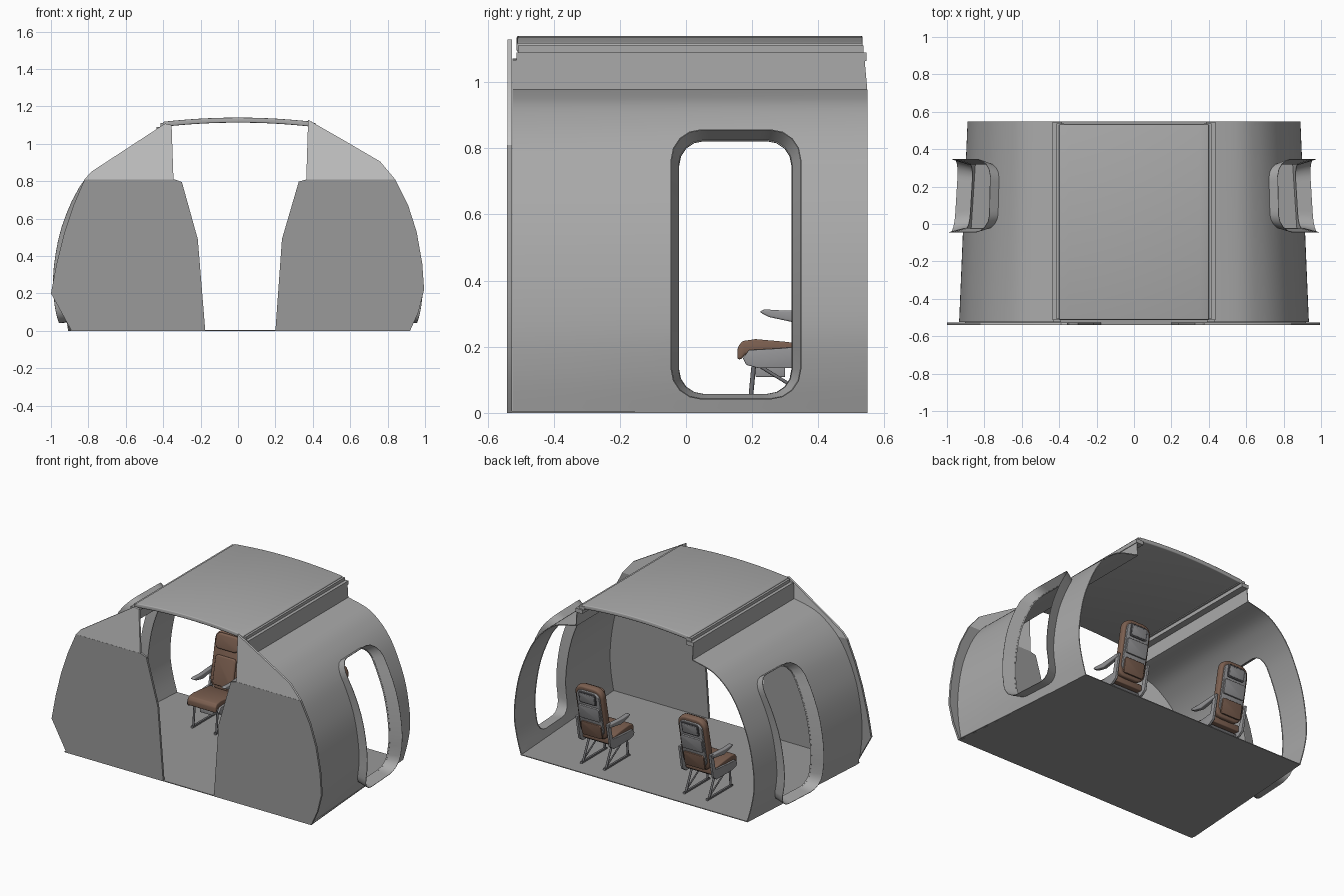
import bpy, bmesh
from math import sin, cos, pi
from mathutils import Matrix, Vector

if "Cube" in bpy.data.objects:
    bpy.data.objects.remove(bpy.data.objects["Cube"])


def material(name, rgb):
    m = bpy.data.materials.new(name)
    m.diffuse_color = (*rgb, 1)
    m.use_nodes = True
    m.node_tree.nodes["Principled BSDF"].inputs["Base Color"].default_value = m.diffuse_color
    return m


LEATHER = material("brown_leather", (0.20, 0.115, 0.08))
DARK = material("dark_plastic", (0.10, 0.10, 0.11))
METAL = material("grey_metal", (0.30, 0.30, 0.31))
LEG = material("leg_metal", (0.16, 0.16, 0.17))
HULL = material("hull_grey", (0.40, 0.40, 0.40))
PANEL = material("floor_and_bulkhead_grey", (0.32, 0.32, 0.32))


def add(name, bm, mat=None, smooth=True):
    bmesh.ops.recalc_face_normals(bm, faces=bm.faces[:])
    me = bpy.data.meshes.new(name)
    bm.to_mesh(me)
    bm.free()
    ob = bpy.data.objects.new(name, me)
    bpy.context.collection.objects.link(ob)
    if mat:
        me.materials.append(mat)
    if smooth:
        shade(ob)
    return ob


def shade(ob):
    bpy.ops.object.select_all(action='DESELECT')
    ob.select_set(True)
    bpy.context.view_layer.objects.active = ob
    bpy.ops.object.shade_smooth_by_angle(angle=0.6)


def bake(ob):
    """Replace the mesh with its modified result."""
    dg = bpy.context.evaluated_depsgraph_get()
    me = bpy.data.meshes.new_from_object(ob.evaluated_get(dg))
    ob.modifiers.clear()
    ob.data = me
    shade(ob)


def prism(name, pts, axis, a, b, mat=None, bevel=0, matrix=None):
    """Extrude a 2D outline along one axis from a to b."""
    put = {'x': lambda u, v, t: (t, u, v),
           'y': lambda u, v, t: (u, t, v),
           'z': lambda u, v, t: (u, v, t)}[axis]
    bm = bmesh.new()
    lo = [bm.verts.new(put(u, v, a)) for u, v in pts]
    hi = [bm.verts.new(put(u, v, b)) for u, v in pts]
    n = len(pts)
    bm.faces.new(lo)
    bm.faces.new(hi[::-1])
    for i in range(n):
        j = (i + 1) % n
        bm.faces.new((lo[i], hi[i], hi[j], lo[j]))
    bmesh.ops.recalc_face_normals(bm, faces=bm.faces[:])
    if bevel:
        sharp = [e for e in bm.edges if e.calc_face_angle(0) > 0.6]
        bmesh.ops.bevel(bm, geom=sharp, offset=bevel, segments=3,
                        profile=0.5, affect='EDGES', clamp_overlap=True)
    if matrix:
        bm.transform(matrix)
    return add(name, bm, mat)


def rrect(u0, u1, v0, v1, r, n=4, sub=0):
    """Rounded rectangle, with optional extra points on the straights."""
    pts = []
    for k, (u, v) in enumerate(((u1 - r, v1 - r), (u0 + r, v1 - r),
                                (u0 + r, v0 + r), (u1 - r, v0 + r))):
        pts += [(u + r * cos(pi / 2 * (k + i / n)), v + r * sin(pi / 2 * (k + i / n)))
                for i in range(n + 1)]
    out = []
    for i, p in enumerate(pts):
        out.append(p)
        if i % (n + 1) == n:
            q = pts[(i + 1) % len(pts)]
            out += [(p[0] + (q[0] - p[0]) * s / (sub + 1),
                     p[1] + (q[1] - p[1]) * s / (sub + 1)) for s in range(1, sub + 1)]
    return out


def tube(name, p, q, r, mat=None):
    p, q = Vector(p), Vector(q)
    d = q - p
    bm = bmesh.new()
    bmesh.ops.create_cone(bm, cap_ends=True, segments=12, radius1=r, radius2=r, depth=d.length)
    bm.transform(Matrix.Translation((p + q) / 2) @ d.to_track_quat('Z', 'Y').to_matrix().to_4x4())
    return add(name, bm, mat)


# Hull cross-section: height, half width at the front, half width at the rear
Y0, Y1 = -0.525, 0.548
KEYS = [(0, .905, .835), (.12, .925, .868), (.25, .932, .887), (.4, .918, .875),
        (.55, .885, .843), (.7, .825, .785), (.8, .762, .73), (.88, .68, .66),
        (.94, .58, .57), (.975, .43, .43)]
SECTION = []
for i in range(len(KEYS) - 1):
    k = [Vector(KEYS[min(max(j, 0), len(KEYS) - 1)]) for j in range(i - 1, i + 3)]
    for s in range(5):
        t = s / 5
        SECTION.append(0.5 * (2 * k[1] + (k[2] - k[0]) * t
                              + (2 * k[0] - 5 * k[1] + 4 * k[2] - k[3]) * t ** 2
                              + (3 * k[1] - k[0] - 3 * k[2] + k[3]) * t ** 3))
SECTION.append(Vector(KEYS[-1]))


def half_width(y, z):
    f = (y - Y0) / (Y1 - Y0)
    for a, b in zip(SECTION, SECTION[1:]):
        if z <= b.x:
            s = a.lerp(b, (z - a.x) / (b.x - a.x))
            break
    return s.y + (s.z - s.y) * f


# Curved side walls with the vertical step under the roof
bm = bmesh.new()
rows = []
for i in range(7):
    f = i / 6
    y = Y0 + (Y1 - Y0) * f
    row = [(s.y + (s.z - s.y) * f, y, s.x) for s in SECTION]
    row += [(.43, y - .008 * f, 1.065), (.39, y - .008 * f, 1.068)]
    rows.append([bm.verts.new(p) for p in row])
for a, b in zip(rows, rows[1:]):
    for j in range(len(a) - 1):
        bm.faces.new((a[j], a[j + 1], b[j + 1], b[j]))
wall = add("side_walls", bm, HULL, smooth=False)
cutter = prism("window_cutter", rrect(-.022, .320, .056, .822, .075), 'x', -1.2, 1.2, HULL)
cutter.hide_render = True
mod = wall.modifiers.new("thickness", 'SOLIDIFY')
mod.thickness, mod.offset = 0.006, 0
wall.modifiers.new("mirror", 'MIRROR')
mod = wall.modifiers.new("windows", 'BOOLEAN')
mod.object, mod.operation, mod.solver = cutter, 'DIFFERENCE', 'EXACT'
bake(wall)
bpy.data.objects.remove(cutter)

# Thin window surrounds that flare outward from the wall opening
bm = bmesh.new()
loops = [(rrect(-.022, .320, .056, .822, .075, 4, 8), -.006),
         (rrect(-.045, .347, .042, .856, .09, 4, 8), .078)]
a, b = [[bm.verts.new((half_width(y, z) + off, y, z)) for y, z in loop] for loop, off in loops]
for i in range(len(a)):
    j = (i + 1) % len(a)
    bm.faces.new((a[i], a[j], b[j], b[i]))
frame = add("window_surrounds", bm, HULL, smooth=False)
mod = frame.modifiers.new("thickness", 'SOLIDIFY')
mod.thickness, mod.offset = 0.003, 0
frame.modifiers.new("mirror", 'MIRROR')
bake(frame)

# Arched roof and stepped rails
xs = [-.40 + .05 * i for i in range(17)]
top = [(x, 1.14 - .14 * x * x) for x in xs]
prism("roof_panel", top + [(x, z - .027) for x, z in reversed(top)], 'y', -.512, .534, HULL, .006)
for s in (-1, 1):
    prism("lower_roof_rail", [(s * .385, 1.064), (s * .436, 1.064), (s * .436, 1.09), (s * .385, 1.09)],
          'y', -.512, .545, HULL)
    prism("upper_roof_rail", [(s * .375, 1.088), (s * .415, 1.088), (s * .415, 1.11), (s * .375, 1.11)],
          'y', -.508, .536, HULL)

# Floor
prism("floor", [(-.905, -.54), (.92, -.54), (.835, Y1), (-.835, Y1)], 'z', 0, .005, PANEL)

# Front bulkheads beside the doorway, with the pale panels above them
prism("left_bulkhead", [(-.89, 0), (-1, .2), (-.97, .36), (-.93, .52), (-.88, .67), (-.82, .81),
                        (-.34, .81), (-.30, .795), (-.215, .49), (-.175, 0)], 'y', -.541, -.526, PANEL)
prism("right_bulkhead", [(.92, 0), (.965, .1), (.995, .22), (.985, .36), (.955, .53), (.91, .67),
                         (.84, .81), (.37, .81), (.325, .798), (.235, .49), (.20, 0)],
      'y', -.541, -.526, PANEL)
prism("left_upper_panel", [(-.82, .81), (-.785, .85), (-.39, 1.108), (-.355, 1.1), (-.345, .81)],
      'y', -.540, -.526)
prism("right_upper_panel", [(.84, .81), (.76, .905), (.56, 1.022), (.375, 1.128), (.365, .81)],
      'y', -.540, -.526)

# Passenger seats
LEAN = 0.2


def back_panel(name, cx, w, h, t, r, along, off, mat=None, bevel=.004):
    """Rounded panel lying on the leaning backrest."""
    y = .402 + along * sin(LEAN) + off * cos(LEAN)
    z = .195 + along * cos(LEAN) - off * sin(LEAN)
    m = Matrix.Translation((cx, y, z)) @ Matrix.Rotation(-LEAN, 4, 'X')
    prism(name, rrect(-w / 2, w / 2, -h / 2, h / 2, r), 'y', -t / 2, t / 2, mat, bevel, m)


for cx in (-.38, .38):
    # Upholstery
    prism("seat_cushion", [(.155, .162), (.156, .198), (.17, .217), (.21, .223), (.30, .215), (.40, .202),
                           (.40, .16), (.24, .17), (.18, .178), (.168, .162)],
          'x', cx - .105, cx + .105, LEATHER, .008)
    back_panel("backrest", cx, .205, .37, .045, .06, .185, 0, LEATHER, .012)
    back_panel("lumbar_pad", cx, .15, .19, .02, .02, .12, -.026, LEATHER, .008)
    back_panel("headrest", cx, .17, .10, .03, .03, .305, -.026, LEATHER, .01)
    # Rear of the backrest
    back_panel("back_shell", cx, .170, .31, .016, .04, .19, .026, METAL)
    back_panel("screen_surround", cx, .125, .08, .01, .012, .30, .035, DARK, .002)
    back_panel("screen", cx, .108, .063, .006, .008, .30, .040, METAL)
    back_panel("tray_table", cx, .155, .095, .014, .012, .195, .038, METAL, .003)
    back_panel("rear_pocket", cx, .15, .10, .014, .015, .07, .036, LEATHER, .004)
    for s in (-1, 1):
        x = cx + s * .113
        # Side frames and armrests
        prism("seat_side_frame", [(.172, .165), (.182, .145), (.22, .135), (.39, .135), (.425, .16),
                                  (.455, .32), (.425, .32), (.40, .205), (.28, .195), (.19, .19)],
              'x', x - .008, x + .008, METAL, .003)
        prism("armrest", [(.222, .305), (.235, .313), (.30, .309), (.44, .318), (.44, .295), (.32, .275),
                          (.25, .29)], 'x', x - .014, x + .014, METAL, .005)
        # Legs
        lx = cx + s * .085
        tube("front_leg", (lx, .205, .145), (lx, .192, .008), .007, LEG)
        tube("rear_leg", (lx, .36, .145), (lx, .425, .008), .007, LEG)
        tube("diagonal_strut", (lx, .225, .14), (lx, .405, .03), .005, LEG)
        prism("foot_rail", [(.175, .005), (.445, .005), (.44, .016), (.18, .016)],
              'x', lx - .007, lx + .007, LEG)
    for y in (.225, .36):
        tube("cross_spar", (cx - .115, y, .15), (cx + .115, y, .15), .011, LEG)
    prism("under_seat_box", [(.21, .108), (.30, .108), (.30, .15), (.21, .15)],
          'x', cx - .05, cx + .05, METAL, .004)
